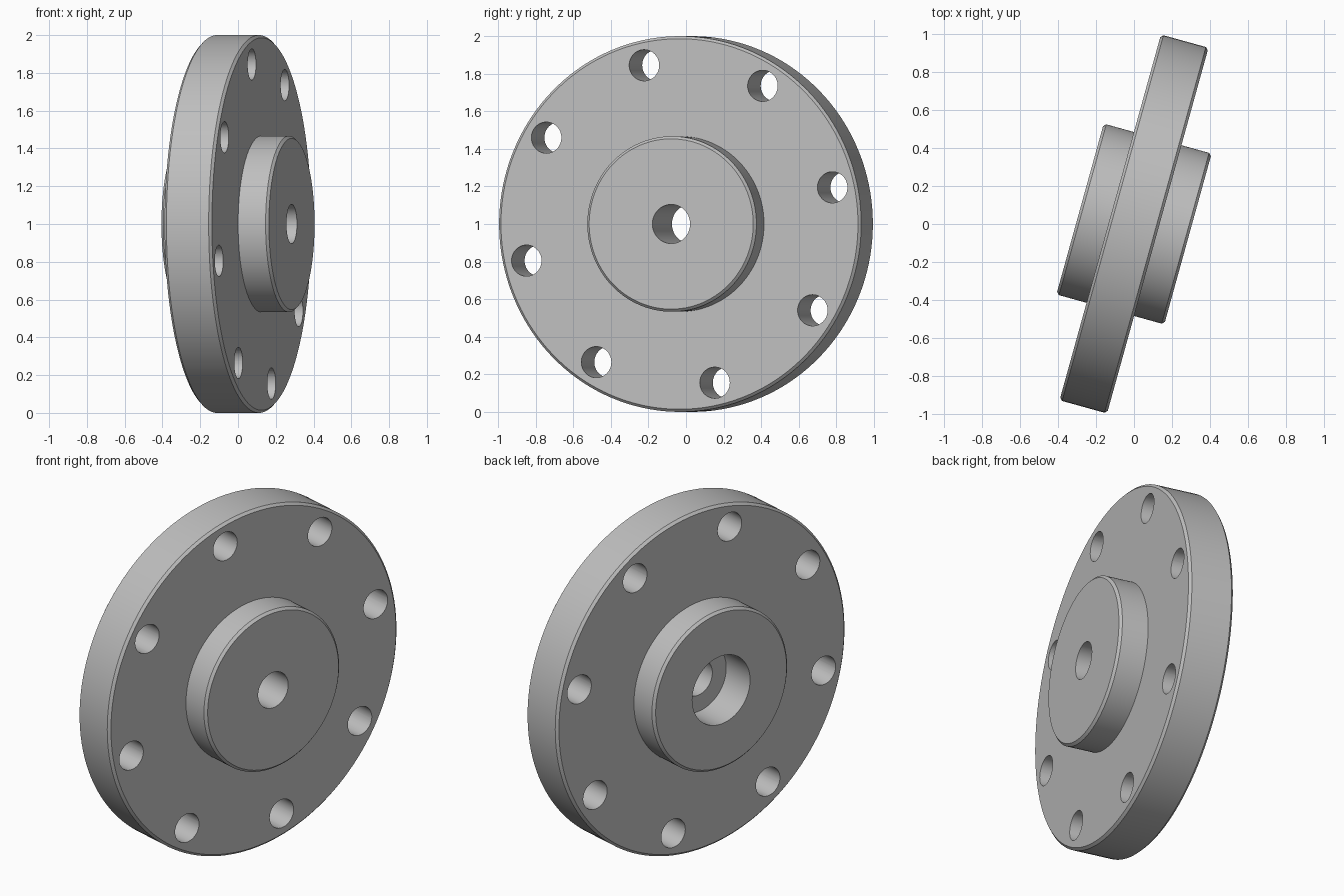
import bpy
import bmesh
from math import cos, sin, radians, tau
from mathutils import Matrix, Vector

cube = bpy.data.objects.get("Cube")
if cube:
    bpy.data.objects.remove(cube, do_unlink=True)

# Main dimensions
RIM_R, RIM_H = 1.0, 0.13          # plate radius and half thickness
HUB_R, HUB_H = 0.467, 0.295       # hub radius and half length
BORE_R, POCKET_R, POCKET_D = 0.104, 0.20, 0.20
BOLT_R, BOLT_CIRCLE, BOLTS, BOLT_START = 0.083, 0.867, 8, radians(13)
BEVEL = 0.014
TURN = radians(15.5)

# Plain grey metal
metal = bpy.data.materials.new("grey metal")
metal.use_nodes = True
grey = (0.52, 0.52, 0.52, 1.0)
metal.diffuse_color = grey
metal.node_tree.nodes["Principled BSDF"].inputs["Base Color"].default_value = grey

# Lay the turning axis level and swing it about the vertical
axis = Vector((cos(TURN), -sin(TURN), 0))
up = Vector((0, 0, 1))
placement = Matrix.Translation((0, 0, 1)) @ Matrix((up, axis.cross(up), axis)).transposed().to_4x4()


def make_object(name, bm):
    mesh = bpy.data.meshes.new(name)
    bm.to_mesh(mesh)
    bm.free()
    obj = bpy.data.objects.new(name, mesh)
    bpy.context.collection.objects.link(obj)
    obj.data.materials.append(metal)
    obj.matrix_world = placement
    return obj


def lathe(name, profile, steps):
    """Spin a closed (radius, height) profile about the local z axis."""
    bm = bmesh.new()
    verts = [bm.verts.new((r, 0, z)) for r, z in profile]
    edges = [bm.edges.new((a, b)) for a, b in zip(verts, verts[1:] + verts[:1])]
    bmesh.ops.spin(bm, geom=verts + edges, cent=(0, 0, 0), axis=(0, 0, 1),
                   angle=tau, steps=steps, use_merge=True)
    bmesh.ops.remove_doubles(bm, verts=bm.verts, dist=1e-5)
    bmesh.ops.recalc_face_normals(bm, faces=bm.faces)
    return make_object(name, bm)


# Flange with hub on both sides, central bore and rear pocket
half = [(HUB_R - BEVEL, HUB_H), (HUB_R, HUB_H - BEVEL), (HUB_R, RIM_H),
        (RIM_R - BEVEL, RIM_H), (RIM_R, RIM_H - BEVEL)]
floor = POCKET_D - HUB_H
profile = ([(BORE_R, HUB_H)] + half + [(r, -z) for r, z in reversed(half)]
           + [(POCKET_R, -HUB_H), (POCKET_R, floor), (BORE_R, floor)])
flange = lathe("flange", profile, 144)

# Ring of bolt hole cutters
bm = bmesh.new()
for i in range(BOLTS):
    a = BOLT_START + i * tau / BOLTS
    spot = Matrix.Translation((BOLT_CIRCLE * cos(a), BOLT_CIRCLE * sin(a), 0))
    bmesh.ops.create_cone(bm, cap_ends=True, segments=48, radius1=BOLT_R,
                          radius2=BOLT_R, depth=RIM_H * 4, matrix=spot)
cutter = make_object("bolt_hole_cutter", bm)
cutter.hide_render = True

# Drill the holes
drill = flange.modifiers.new("bolt holes", 'BOOLEAN')
drill.operation = 'DIFFERENCE'
drill.solver = 'EXACT'
drill.object = cutter
bpy.ops.object.select_all(action='DESELECT')
flange.select_set(True)
bpy.context.view_layer.objects.active = flange
bpy.context.view_layer.update()
bpy.ops.object.modifier_apply(modifier=drill.name)
bpy.data.objects.remove(cutter, do_unlink=True)

# Smooth round walls, crisp edges
bpy.ops.object.shade_smooth_by_angle(angle=radians(30))
